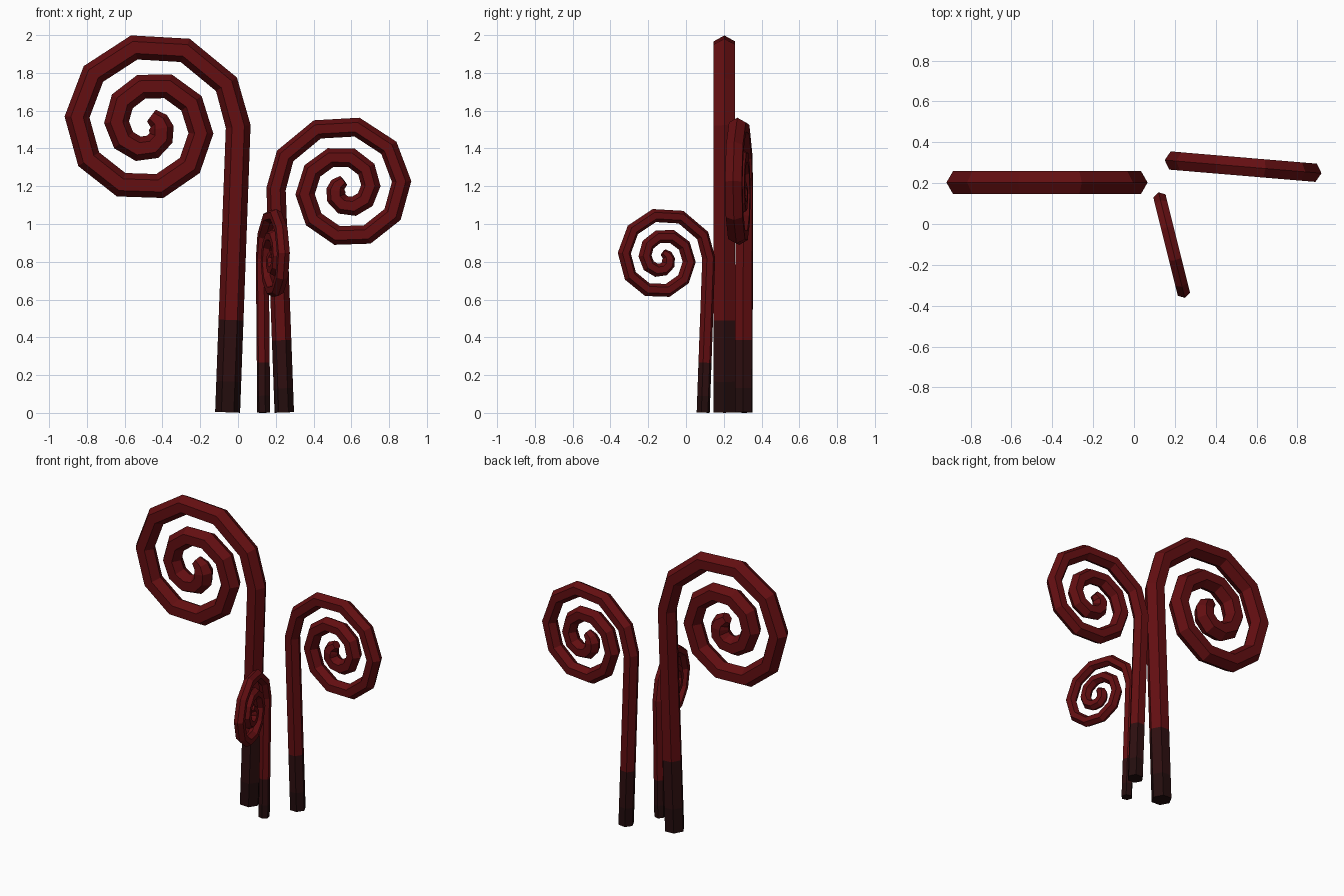
import bpy, bmesh, math
from mathutils import Vector

cube = bpy.data.objects.get("Cube")
if cube:
    bpy.data.objects.remove(cube, do_unlink=True)


def make_material(name, rgb):
    mat = bpy.data.materials.new(name)
    mat.use_nodes = True
    color = (*rgb, 1.0)
    mat.diffuse_color = color
    mat.node_tree.nodes["Principled BSDF"].inputs["Base Color"].default_value = color
    return mat


materials = [
    make_material("darkest_root", (0.017, 0.004, 0.0042)),
    make_material("dark_root", (0.027, 0.0045, 0.005)),
    make_material("deep_red", (0.125, 0.0044, 0.0056)),
]

SIDES = 6
TUBE = 0.066                      # tube radius at full size
CENTRE = Vector((0.417, 1.516))   # middle of the curl, in the stalk's own plane


def stalk_path():
    """Points (sideways, up) and radii: leaning stem, then an inward spiral."""
    base, top = Vector((0, 0.003)), Vector((-0.056, 1.516))
    path = [(base.lerp(top, t), TUBE) for t in (0, 0.108, 0.323, 1)]
    for n in list(range(1, 22)) + [22.35]:
        a = math.radians(36 * n - 7.5)
        r = max(0.489 - 0.0211 * n, 0.06)
        taper = 1 - 0.18 * max(0, n - 20)
        path.append((CENTRE + r * Vector((-math.cos(a), math.sin(a))), TUBE * taper))
    return path


def make_stalk(name, location, heading, size):
    """Sweep a hexagon along the path; heading is the way the curl points."""
    path = stalk_path()
    bm = bmesh.new()
    rings = []
    for i, (p, radius) in enumerate(path):
        # cross-section lies across the average of the two neighbouring segments
        t = Vector((0, 0))
        if i > 0:
            t += (p - path[i - 1][0]).normalized()
        if i < len(path) - 1:
            t += (path[i + 1][0] - p).normalized()
        t.normalize()
        normal = Vector((-t.y, t.x))
        ring = []
        for k in range(SIDES):
            a = math.tau * k / SIDES
            q = p + normal * radius * math.cos(a)
            ring.append(bm.verts.new((q.x, radius * math.sin(a), q.y)))
        rings.append(ring)

    # side faces, coloured by their position along the stalk
    for i in range(len(rings) - 1):
        for k in range(SIDES):
            j = (k + 1) % SIDES
            face = bm.faces.new((rings[i][k], rings[i][j], rings[i + 1][j], rings[i + 1][k]))
            face.material_index = min(i, 2)
    # end caps
    bm.faces.new(rings[0]).material_index = 0
    bm.faces.new(rings[-1]).material_index = 2
    bmesh.ops.recalc_face_normals(bm, faces=bm.faces)

    mesh = bpy.data.meshes.new(name)
    bm.to_mesh(mesh)
    bm.free()
    for mat in materials:
        mesh.materials.append(mat)
    obj = bpy.data.objects.new(name, mesh)
    obj.location = (*location, 0)
    obj.rotation_euler.z = math.radians(heading)
    obj.scale = (size, size, size)
    bpy.context.collection.objects.link(obj)
    return obj


make_stalk("large_curled_stalk", (-0.055, 0.203), 180, 1.0)
make_stalk("medium_curled_stalk", (0.245, 0.305), -4.8, 0.782)
make_stalk("small_curled_stalk", (0.136, 0.091), -76, 0.54)
